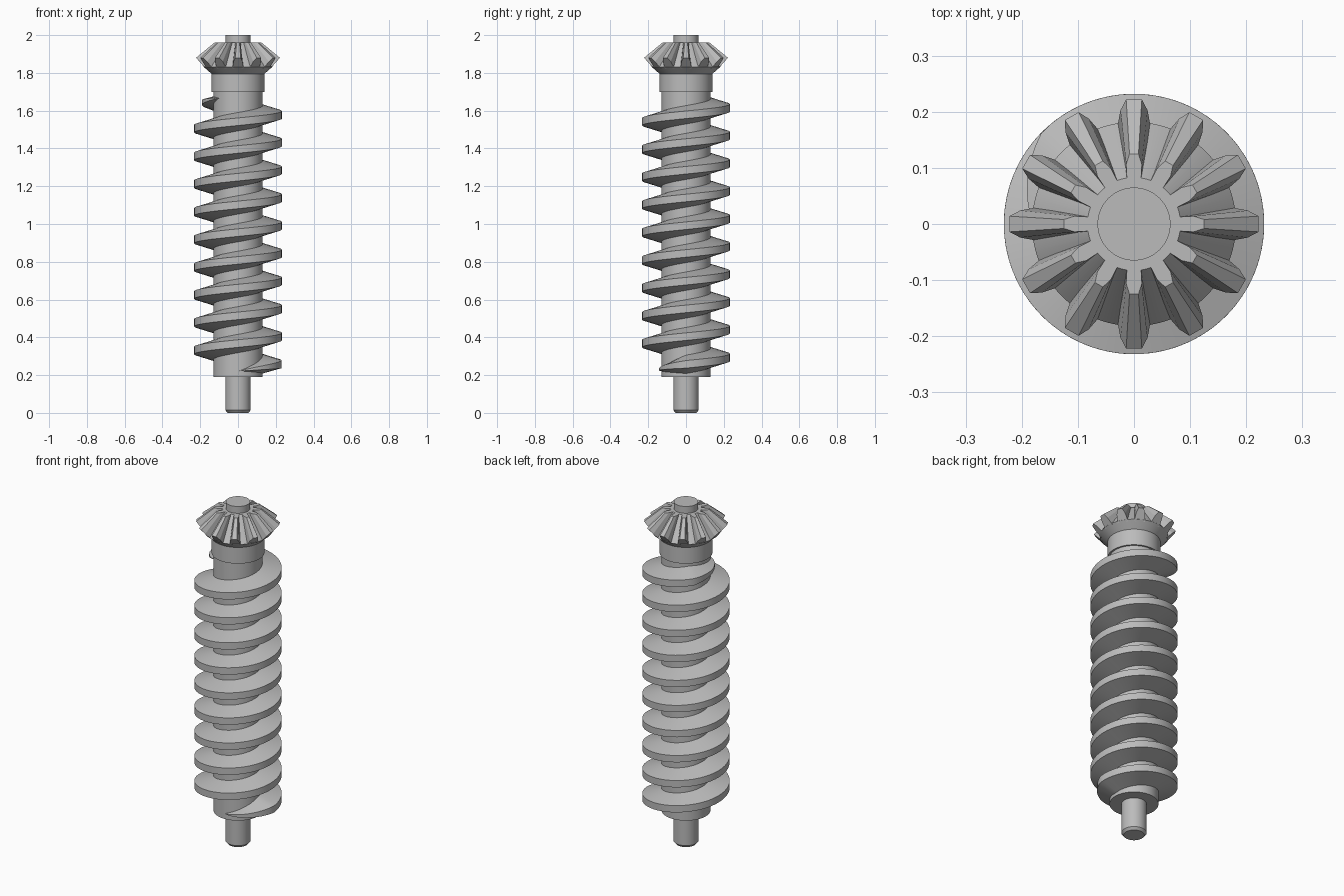
import bpy, bmesh, math

if "Cube" in bpy.data.objects:
    bpy.data.objects.remove(bpy.data.objects["Cube"])

steel = bpy.data.materials.new("steel grey")
steel.diffuse_color = (0.5, 0.5, 0.5, 1)
steel.use_nodes = True
steel.node_tree.nodes["Principled BSDF"].inputs["Base Color"].default_value = steel.diffuse_color


def finish(name, bm, angle=30):
    bmesh.ops.recalc_face_normals(bm, faces=bm.faces)
    me = bpy.data.meshes.new(name)
    bm.to_mesh(me)
    bm.free()
    me.materials.append(steel)
    ob = bpy.data.objects.new(name, me)
    bpy.context.collection.objects.link(ob)
    bpy.ops.object.select_all(action='DESELECT')
    ob.select_set(True)
    bpy.context.view_layer.objects.active = ob
    bpy.ops.object.shade_smooth_by_angle(angle=math.radians(angle))
    return ob


def loft(bm, rings):
    """Skin closed rings of points and cap both ends."""
    vs = [[bm.verts.new(p) for p in r] for r in rings]
    n = len(vs[0])
    for a, b in zip(vs, vs[1:]):
        for i in range(n):
            j = (i + 1) % n
            bm.faces.new((a[i], a[j], b[j], b[i]))
    bm.faces.new(vs[0])
    bm.faces.new(vs[-1])


def lathe(name, profile, n=72):
    bm = bmesh.new()
    loft(bm, [[(r * math.cos(math.tau * i / n), r * math.sin(math.tau * i / n), z)
               for i in range(n)] for r, z in profile])
    return finish(name, bm)


# Turned parts, each as (radius, height) profiles
lathe("lower_shaft", [(0.055, 0), (0.067, 0.014), (0.067, 0.19)])
lathe("worm_core", [(0.13, 0.19), (0.13, 1.70)])
lathe("collar", [(0.14, 1.70), (0.14, 1.797)])
lathe("bevel_gear_body", [(0.14, 1.795), (0.182, 1.832), (0.083, 1.96)])
lathe("top_pin", [(0.065, 1.96), (0.065, 2.0)])

# Right-handed worm thread, swelling from a point and fading out again
PITCH, CORE, CREST = 0.1468, 0.128, 0.232
START, END, FADE = -math.pi / 2, 19.25 * math.pi, math.pi / 2
bm = bmesh.new()
rings = []
steps = 640
for s in range(steps + 1):
    t = START + (END - START) * s / steps
    k = max(0.01, min(1, (t - START) / FADE, (END - t) / FADE))
    zc = 0.257 + PITCH * t / math.tau
    r1 = CORE + (CREST - CORE) * k
    section = [(CORE - 0.01, -0.052 * k), (r1, -0.02 * k),
               (r1, 0.02 * k), (CORE - 0.01, 0.052 * k)]
    rings.append([(r * math.cos(t), r * math.sin(t), zc + dz) for r, dz in section])
loft(bm, rings)
finish("worm_thread", bm)

# Twelve bevel teeth: half sections as (radius, half width, height)
inner = [(0.070, 0.012, 1.96), (0.106, 0.014, 1.96), (0.125, 0.008, 1.96)]
outer = [(0.172, 0.030, 1.824), (0.203, 0.024, 1.859), (0.222, 0.014, 1.88)]
bm = bmesh.new()
for i in range(12):
    a = math.tau * i / 12
    c, s = math.cos(a), math.sin(a)
    rings = []
    for half in (inner, outer):
        pts = half + [(r, -w, z) for r, w, z in reversed(half)]
        rings.append([(r * c - w * s, r * s + w * c, z) for r, w, z in pts])
    loft(bm, rings)
finish("bevel_teeth", bm, 15)
